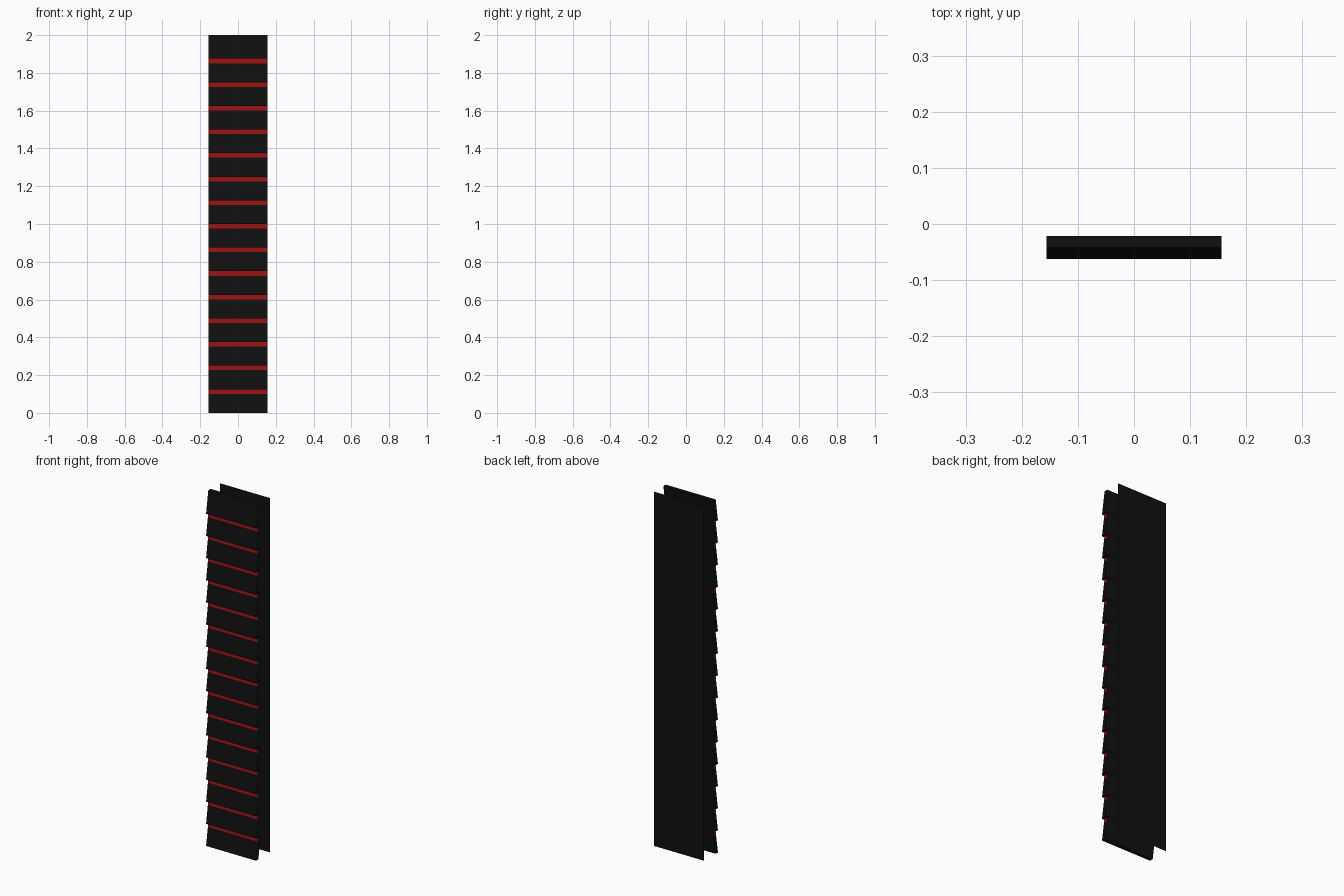
import bpy

if "Cube" in bpy.data.objects:
    bpy.data.objects.remove(bpy.data.objects["Cube"])

W = 0.156          # half width
N = 16             # number of slats
PITCH = 2.0 / N
LEAN = 0.02        # how far each slat leans back over its height
THICK = 0.021
FRONT = -0.062
STRIP = 0.024      # height of the red strip


def material(name, color):
    m = bpy.data.materials.new(name)
    m.diffuse_color = (*color, 1)
    m.use_nodes = True
    m.node_tree.nodes["Principled BSDF"].inputs["Base Color"].default_value = m.diffuse_color
    return m


BLACK = material("black", (0.005, 0.005, 0.005))
RED = material("red", (0.3, 0.006, 0.006))


def sheet(name, profile, mats, slots):
    """Extrude a (y, z) profile across the width, leaving the ends open."""
    verts = [(x, y, z) for y, z in profile for x in (-W, W)]
    faces = [(2 * i, 2 * i + 1, 2 * i + 3, 2 * i + 2) for i in range(len(profile) - 1)]
    me = bpy.data.meshes.new(name)
    me.from_pydata(verts, [], faces)
    for m in mats:
        me.materials.append(m)
    for poly, slot in zip(me.polygons, slots):
        poly.material_index = slot
    ob = bpy.data.objects.new(name, me)
    bpy.context.collection.objects.link(ob)
    return ob


# Leaning slats, each with a red strip under the next slat's lip
for i in range(N):
    z0, z1 = i * PITCH, (i + 1) * PITCH
    zs = z1 - STRIP
    ys = FRONT + LEAN * (zs - z0) / PITCH
    profile = [
        (FRONT, z0), (ys, zs), (FRONT + LEAN, z1),
        (FRONT + LEAN + THICK, z1), (FRONT + THICK, z0), (FRONT, z0),
    ]
    strip = 1 if i < N - 1 else 0
    sheet(f"slat_{i + 1}", profile, [BLACK, RED], [0, strip, 0, 0, 0])

# Flat back panel
sheet("back_panel", [(0.062, 2.0), (0.062, 0.0)], [BLACK], [0])
